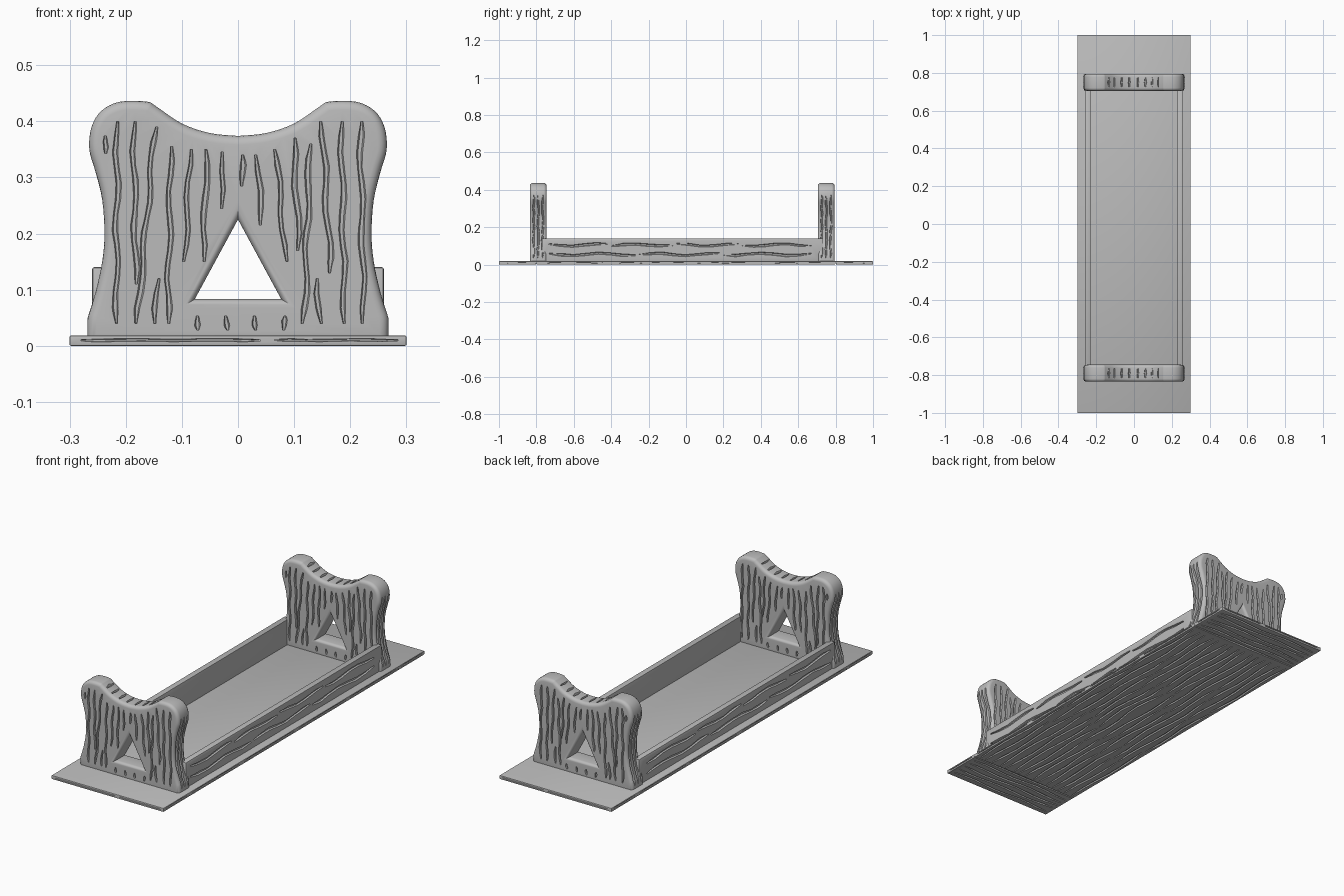
import bpy, bmesh, math, random
from mathutils import Vector

random.seed(7)
cube = bpy.data.objects.get("Cube")
if cube:
    bpy.data.objects.remove(cube, do_unlink=True)

grey = bpy.data.materials.new("plain grey")
grey.use_nodes = True
grey.diffuse_color = (0.5, 0.5, 0.5, 1)
grey.node_tree.nodes["Principled BSDF"].inputs["Base Color"].default_value = (0.5, 0.5, 0.5, 1)

X, Y, Z = Vector((1, 0, 0)), Vector((0, 1, 0)), Vector((0, 0, 1))


def make_object(name, bm):
    bmesh.ops.recalc_face_normals(bm, faces=bm.faces)
    mesh = bpy.data.meshes.new(name)
    bm.to_mesh(mesh)
    bm.free()
    mesh.materials.append(grey)
    obj = bpy.data.objects.new(name, mesh)
    bpy.context.collection.objects.link(obj)
    return obj


def box(name, low, high, bevel=0.0):
    bm = bmesh.new()
    bmesh.ops.create_cube(bm, size=1)
    for v in bm.verts:
        v.co = Vector([(a + b) / 2 + c * (b - a) for a, b, c in zip(low, high, v.co)])
    if bevel:
        bmesh.ops.bevel(bm, geom=bm.edges[:], offset=bevel, segments=2, affect='EDGES', profile=0.5)
    return make_object(name, bm)


def groove(bm, path, across, normal, width=0.012, depth=0.007):
    """Tapered channel cutter that follows a path lying on a surface."""
    lift, rings = 0.004, []
    last = len(path) - 1
    for i, p in enumerate(path):
        end = 0.4 if i in (0, last) else random.uniform(0.75, 1.1)
        half = across * width * end / 2
        top, low = Vector(p) + normal * lift, Vector(p) - normal * depth
        rings.append([bm.verts.new(c) for c in
                      (top - half * 1.2, top + half * 1.2, low + half * 0.5, low - half * 0.5)])
    for a, b in zip(rings, rings[1:]):
        for i in range(4):
            j = (i + 1) % 4
            bm.faces.new((a[i], a[j], b[j], b[i]))
    bm.faces.new(rings[0][::-1])
    bm.faces.new(rings[-1])


def wavy(start, end, across, sway=0.004, wave=0.13):
    """Points from start to end that wander sideways."""
    start, end = Vector(start), Vector(end)
    length = (end - start).length
    n = max(3, int(length / wave * 5))
    phase = random.uniform(0, 6)
    return [start.lerp(end, i / n) + across * sway *
            (math.sin(phase + i / n * length / wave * 6) + random.uniform(-.25, .25))
            for i in range(n + 1)]


def carve(obj, bm):
    cutter = make_object("groove_cutter", bm)
    cutter.hide_render = True
    mod = obj.modifiers.new("grain", 'BOOLEAN')
    mod.operation, mod.solver, mod.object = 'DIFFERENCE', 'EXACT', cutter
    mod.use_self = True
    bpy.context.view_layer.objects.active = obj
    bpy.ops.object.modifier_apply(modifier=mod.name)
    bpy.data.objects.remove(cutter, do_unlink=True)


def smooth(obj):
    bpy.ops.object.select_all(action='DESELECT')
    obj.select_set(True)
    bpy.context.view_layer.objects.active = obj
    bpy.ops.object.shade_smooth_by_angle(angle=math.radians(30))


# End panel outline, from the foot up to the middle of the dipped top
half_outline = [(.268, .005), (.268, .05), (.254, .095), (.242, .15), (.238, .2), (.242, .26),
                (.254, .31), (.265, .35), (.261, .39), (.243, .419), (.21, .435), (.162, .435),
                (.145, .426), (.1, .396), (.05, .379), (0, .374)]


def spline(points, steps=4):
    pts = [Vector(p) for p in points]
    out = []
    for i in range(len(pts) - 1):
        a, b = pts[i], pts[i + 1]
        ta = (b - pts[max(i - 1, 0)]) / 2
        tb = (pts[min(i + 2, len(pts) - 1)] - a) / 2
        for s in range(steps):
            t = s / steps
            out.append(a * (2*t**3 - 3*t**2 + 1) + ta * (t**3 - 2*t**2 + t)
                       + b * (3*t**2 - 2*t**3) + tb * (t**3 - t**2))
    return out + [pts[-1]]


half = [half_outline[0]] + spline(half_outline[1:])
half = [Vector(p) for p in half]
outer = half + [Vector((-p.x, p.y)) for p in half[-2::-1]]
triangle = [Vector((-.077, .083)), Vector((.077, .083)), Vector((0, .225))]


def offset(loop, d):
    """Mitred inward offset of a counter-clockwise loop."""
    out = []
    for i, p in enumerate(loop):
        e1 = (p - loop[i - 1]).normalized()
        e2 = (loop[(i + 1) % len(loop)] - p).normalized()
        n1, n2 = Vector((-e1.y, e1.x)), Vector((-e2.y, e2.x))
        m = (n1 + n2).normalized()
        out.append(p + m * d / max(m.dot(n1), 0.3))
    return out


def build_panel(name, thick=0.09, r=0.016):
    bm = bmesh.new()
    arc = [i * math.pi / 8 for i in range(5)]
    layers = [(r * (1 - math.sin(a)), -thick / 2 + r * (1 - math.cos(a))) for a in arc]
    layers += [(d, -y) for d, y in reversed(layers)]
    caps = ([], [])
    for loop, sign in ((outer, 1), (triangle, -1)):
        rings = [[bm.verts.new((p.x, y, p.y)) for p in offset(loop, d * sign)] for d, y in layers]
        n = len(loop)
        for a, b in zip(rings, rings[1:]):
            for i in range(n):
                bm.faces.new((a[i], a[(i + 1) % n], b[(i + 1) % n], b[i]))
        for cap, ring in zip(caps, (rings[0], rings[-1])):
            cap += [bm.edges.get((ring[i], ring[(i + 1) % n])) for i in range(n)]
    for cap in caps:
        bmesh.ops.triangle_fill(bm, edges=cap, use_beauty=True)
    return make_object(name, bm)


def edge_x(z):
    return min((abs(p.y - z), p.x) for p in half if p.x > .23)[1]


def arch_z(x):
    return min((abs(p.x - abs(x)), p.y) for p in half if p.y > .37)[1]


# Grain lines on the panel faces: x at the bottom, x at the top, low z, high z
grain = [(-.238, -.236, .343, .374), (-.216, -.216, .04, .4), (-.182, -.186, .11, .4),
         (-.18, -.148, .04, .39), (-.125, -.12, .04, .355), (-.148, -.143, .04, .12),
         (-.095, -.085, .15, .35), (-.062, -.055, .15, .35), (-.03, -.026, .245, .345),
         (.008, .006, .285, .34), (.042, .034, .215, .34), (.084, .068, .15, .35),
         (.108, .1, .17, .37), (.118, .128, .04, .36), (.146, .142, .04, .12),
         (.165, .15, .13, .4), (.19, .184, .04, .4), (.224, .218, .04, .4)]
grain += [(x, x, .028, .053) for x in (-.075, -.02, .032, .082)]

front_panel = build_panel("front_end_panel")
bm = bmesh.new()
for side in (-1, 1):
    for x0, x1, z0, z1 in grain:
        path = wavy((x0, side * .045, z0), (x1, side * .045, z1), X, 0.003)
        groove(bm, path, X, Y * side, 0.011)
    for y in (-.024, 0, .024):
        path = [Vector((side * edge_x(z), y + random.uniform(-.003, .003), z))
                for z in [.035 + i * .024 for i in range(15)]]
        groove(bm, path, Y, X * side, 0.011)
for x in (-.132, -.105, -.065, -.025, .02, .06, .095, .13):
    groove(bm, [Vector((x, y, arch_z(x))) for y in (-.026, 0, .026)], X, Z, 0.014)
carve(front_panel, bm)
smooth(front_panel)
front_panel.location.y = -.79

back_panel = front_panel.copy()
back_panel.name = "back_end_panel"
back_panel.location.y = .75
bpy.context.collection.objects.link(back_panel)

# Side rails with two broken grain lines outside
for side, name in ((1, "left_rail"), (-1, "right_rail")):
    xs = sorted((side * .23, side * .26))
    rail = box(name, (xs[0], -.77, .01), (xs[1], .73, .14), 0.004)
    bm = bmesh.new()
    for z, cuts in ((.105, (-.735, -.4, -.05, .3, .69)), (.055, (-.735, -.25, .2, .69))):
        for a, b in zip(cuts, cuts[1:]):
            path = wavy((side * .26, a, z), (side * .26, b - .02, z), Z, 0.006, 0.3)
            groove(bm, path, Z, X * side, 0.015)
    carve(rail, bm)
    smooth(rail)

# Base board: grained underside, cross-grained ends, grooved rim
base = box("base_board", (-.3, -1, 0), (.3, 1, .018), 0.002)
bm = bmesh.new()
for i in range(15):
    x = -.28 + i * .04
    cuts = [-.785, random.uniform(-.4, -.1), random.uniform(.1, .5), .785]
    for a, b in zip(cuts, cuts[1:]):
        path = wavy((x, a, 0), (x, b - .02, 0), X, 0.006, 0.4)
        for p in path:
            p.x += math.copysign(.02, x) * math.exp(-(p.x / .07)**2 - (p.y / .12)**2)
        groove(bm, path, X, -Z, 0.012, 0.006)
for side in (-1, 1):
    groove(bm, [(-.31, side * .8, 0), (0, side * .8, 0), (.31, side * .8, 0)], Y, -Z, 0.012, 0.008)
    for y in (.83, .865, .9, .935, .97):
        groove(bm, wavy((-.28, side * y, 0), (.28, side * y, 0), Y, 0.005, 0.3), Y, -Z, 0.011, 0.006)
    for a, b in ((-.28, .04), (.065, .285)):
        groove(bm, wavy((a, side, .01), (b, side, .01), Z, 0.0005), Z, Y * side, 0.006, 0.004)
    for a, b in ((-.98, -.82), (-.78, -.42), (-.38, .0), (.04, .4), (.43, .78), (.82, .98)):
        groove(bm, wavy((side * .3, a, .01), (side * .3, b, .01), Z, 0.0005), Z, X * side, 0.006, 0.004)
carve(base, bm)
smooth(base)
